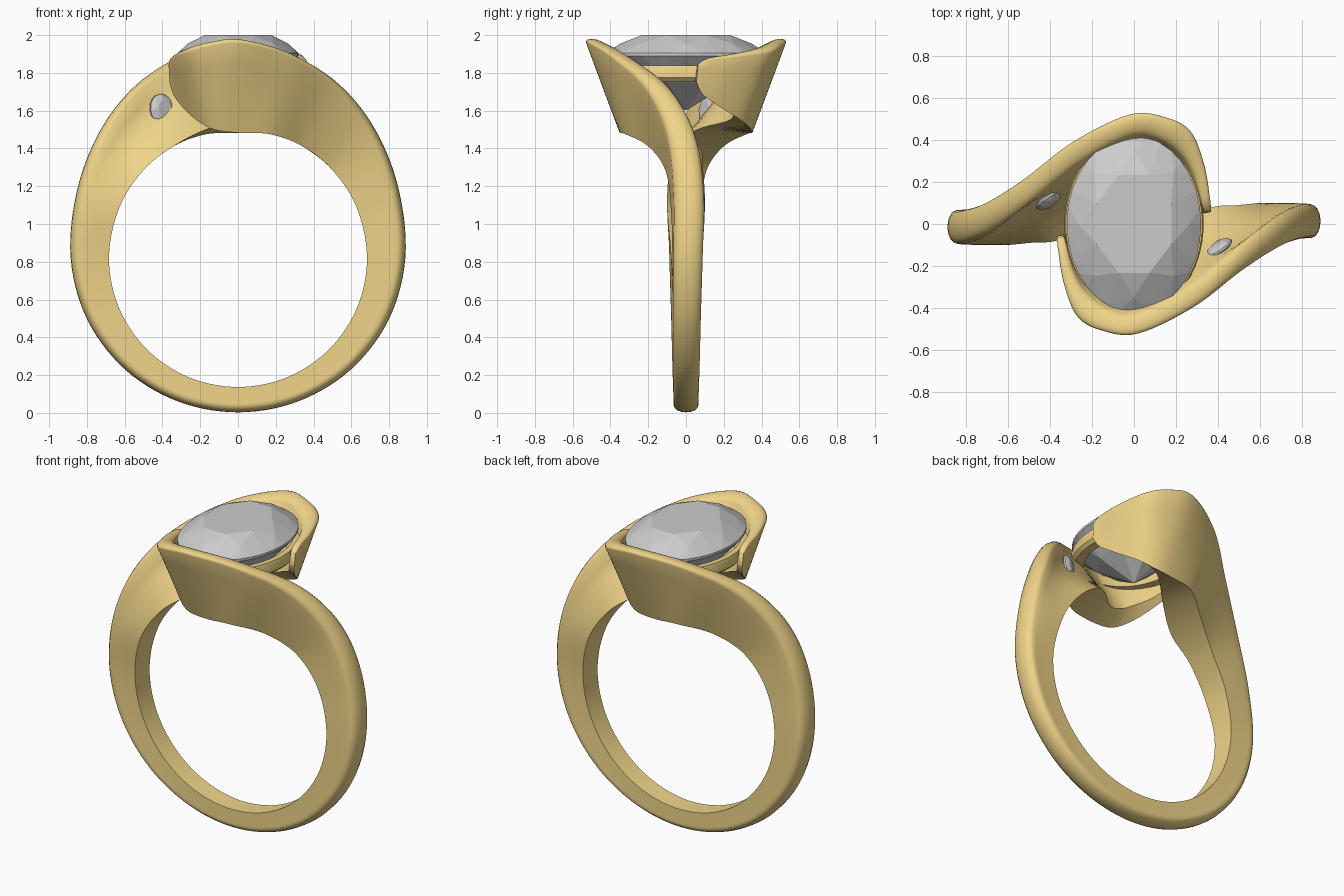
import bpy, bmesh, math
from mathutils import Vector as V

if "Cube" in bpy.data.objects:
    bpy.data.objects.remove(bpy.data.objects["Cube"])

gold = bpy.data.materials.new("gold")
gold.diffuse_color = (0.87, 0.66, 0.25, 1)
gold.use_nodes = True
gold.node_tree.nodes["Principled BSDF"].inputs["Base Color"].default_value = gold.diffuse_color
HUB = 0.82


def make(name, bm, mat=None, smooth=None):
    bmesh.ops.recalc_face_normals(bm, faces=bm.faces)
    me = bpy.data.meshes.new(name)
    bm.to_mesh(me)
    bm.free()
    ob = bpy.data.objects.new(name, me)
    bpy.context.collection.objects.link(ob)
    if mat:
        me.materials.append(mat)
    if smooth:
        bpy.ops.object.select_all(action='DESELECT')
        ob.select_set(True)
        bpy.context.view_layer.objects.active = ob
        bpy.ops.object.shade_smooth_by_angle(angle=math.radians(smooth))
    return ob


# Band stations: A front rim, B rear rim, C rear inner edge, D front inner edge,
# M rear face middle, N front face middle
def station(A, B, C, D, dent=0.0):
    A, B, C, D = V(A), V(B), V(C), V(D)
    return [A, B, C, D, (B + C) / 2 + V((0, -dent, 0)), (A + D) / 2]


def radial(deg, ro, ya, yb, yc, yd, dent=0.0, ri=0.683):
    s, c = math.sin(math.radians(deg)), -math.cos(math.radians(deg))
    p = lambda r, y: (r * s, y, HUB + r * c)
    return station(p(ro, ya), p(ro, yb), p(ri, yc), p(ri, yd), dent)


half = [
    radial(0, .817, -.065, .065, .065, -.065),
    radial(22.5, .823, -.066, .067, .065, -.065),
    radial(45, .84, -.067, .073, .066, -.066),
    radial(67.5, .862, -.067, .08, .068, -.068),
    radial(90, .886, -.065, .09, .078, -.072),
    radial(113, .925, -.065, .095, .10, -.08),
    radial(133, .995, -.105, .045, .09, -.11, .03),
    radial(150, 1.065, -.225, -.095, .07, -.20, .075),
    station((.29, -.405, 1.905), (.26, -.305, 1.90), (.17, -.06, 1.50), (.17, -.32, 1.475), .02),
    station((.02, -.532, 1.982), (.01, -.432, 1.97), (0, -.22, 1.545), (0, -.35, 1.483)),
    station((-.155, -.518, 1.968), (-.13, -.41, 1.958), (-.11, -.25, 1.58), (-.125, -.345, 1.50)),
    station((-.275, -.452, 1.935), (-.235, -.335, 1.93), (-.19, -.215, 1.62), (-.22, -.29, 1.55)),
    station((-.337, -.29, 1.905), (-.29, -.23, 1.90), (-.26, -.15, 1.66), (-.295, -.18, 1.62)),
    station((-.362, -.13, 1.88), (-.322, -.105, 1.875), (-.31, -.075, 1.71), (-.342, -.09, 1.685)),
    station((-.368, -.065, 1.845), (-.335, -.06, 1.845), (-.332, -.05, 1.76), (-.362, -.055, 1.75)),
]


# Second arm is the first turned half a revolution about z
def turned(s):
    A, B, C, D, M, N = [V((-p.x, -p.y, p.z)) for p in s]
    return [B, A, D, C, N, M]


# turning exchanges front and rear, so the labels are swapped to keep the skin untwisted
path = [turned(s) for s in reversed(half[1:])] + half


def spline(a, b, c, d, t):
    return 0.5 * (2 * b + (c - a) * t + (2 * a - 5 * b + 4 * c - d) * t * t
                  + (3 * b - a - 3 * c + d) * t ** 3)


def section(s):
    A, B, C, D, M, N = s
    out = ((A + B) - (C + D)).normalized()
    mid, arm, h = (A + B) / 2, (A - B) / 2, (A - B).length * 0.28
    rim = [mid + arm * math.cos(k * math.pi / 8) + out * h * (math.sin(k * math.pi / 8) - 1)
           for k in range(9)]
    # face curves through the middle points
    q = lambda a, m, b, t: a * (1 - t) * (1 - 2 * t) + m * 4 * t * (1 - t) + b * t * (2 * t - 1)
    rear = [q(rim[-1], M, C, t) for t in (.25, .5, .75)]
    front = [q(D, N, rim[0], t) for t in (.25, .5, .75)]
    return rim + rear + [C, D] + front


bm = bmesh.new()
rings, n, SUB = [], len(path), 7
for i in range(n - 1):
    quad = [path[max(0, min(n - 1, i + k))] for k in (-1, 0, 1, 2)]
    for j in range(SUB + (i == n - 2)):
        s = [spline(*[f[k] for f in quad], j / SUB) for k in range(6)]
        rings.append([bm.verts.new(p) for p in section(s)])
for r0, r1 in zip(rings, rings[1:]):
    m = len(r0)
    for k in range(m):
        bm.faces.new((r0[k], r0[(k + 1) % m], r1[(k + 1) % m], r1[k]))
bm.faces.new(rings[0])
bm.faces.new(rings[-1])
make("bypass_band", bm, gold, 50)

# Oval seat under the main stone
bm = bmesh.new()
prof = [(1.0, 1.84), (1.02, 1.815), (1.02, 1.775), (.96, 1.755), (.80, 1.755), (.90, 1.84)]
N = 64
loops = [[bm.verts.new((.325 * f * math.cos(2 * math.pi * k / N),
                        .42 * f * math.sin(2 * math.pi * k / N), z)) for k in range(N)]
         for f, z in prof]
for a, b in zip(loops, loops[1:] + loops[:1]):
    for k in range(N):
        bm.faces.new((a[k], a[(k + 1) % N], b[(k + 1) % N], b[k]))
make("stone_seat", bm, gold, 35)


# Faceted stones: convex hull of (count, scale, height, half-step) rings
def stone(name, rx, ry, layers):
    bm = bmesh.new()
    for cnt, f, z, off in layers:
        for k in range(cnt):
            a = 2 * math.pi * (k + off) / cnt
            bm.verts.new((rx * f * math.cos(a), ry * f * math.sin(a), z))
    bmesh.ops.convex_hull(bm, input=bm.verts)
    bmesh.ops.dissolve_limit(bm, angle_limit=.01, verts=bm.verts, edges=bm.edges)
    return make(name, bm)


stone("main_stone", .32, .42, [(8, .60, 2.0, .5), (8, .83, 1.955, 0), (32, 1, 1.905, 0),
                               (32, 1, 1.89, 0), (8, .62, 1.75, .5), (1, 0, 1.60, 0)])

for side, name in ((1, "right_accent_stone"), (-1, "left_accent_stone")):
    ob = stone(name, .075, .085, [(8, .55, .025, .5), (8, .82, .017, 0), (16, 1, 0, 0),
                                  (16, 1, -.01, 0), (1, 0, -.05, 0)])
    ob.location = (side * .40, side * -.115, 1.605)
    ob.rotation_euler = V((side * -.54, side * .80, .15)).to_track_quat('Z', 'Y').to_euler()
